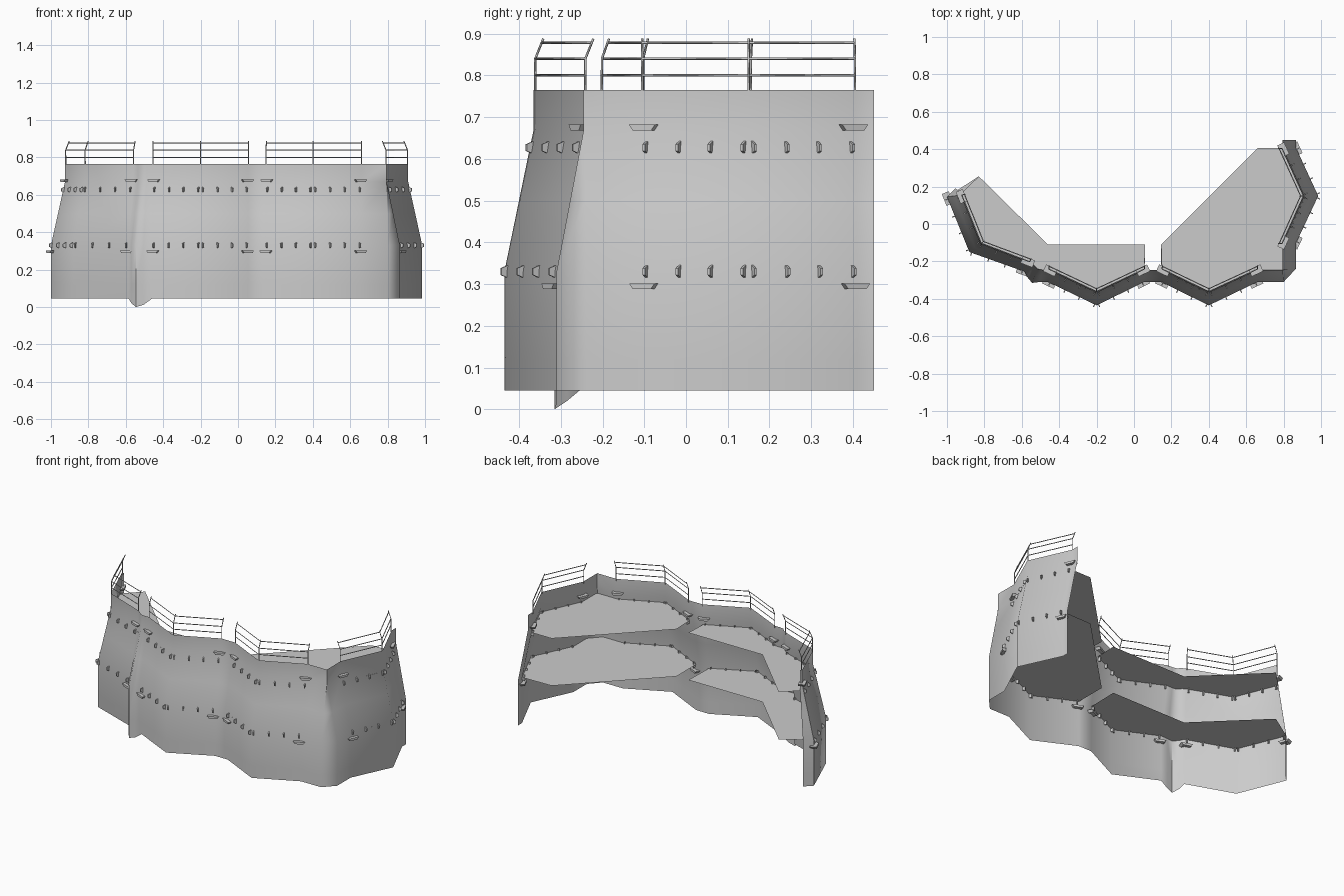
import bpy, bmesh, math
from mathutils import Vector, Matrix

if "Cube" in bpy.data.objects:
    bpy.data.objects.remove(bpy.data.objects["Cube"], do_unlink=True)


def material(name, value):
    mat = bpy.data.materials.new(name)
    mat.use_nodes = True
    mat.diffuse_color = (value, value, value, 1)
    mat.node_tree.nodes["Principled BSDF"].inputs["Base Color"].default_value = (value, value, value, 1)
    return mat


GREY = material("plain grey", 0.6)


def finish(name, bm, smooth=None):
    mesh = bpy.data.meshes.new(name)
    bm.to_mesh(mesh)
    bm.free()
    mesh.materials.append(GREY)
    obj = bpy.data.objects.new(name, mesh)
    bpy.context.collection.objects.link(obj)
    if smooth:
        bpy.ops.object.select_all(action='DESELECT')
        obj.select_set(True)
        bpy.context.view_layer.objects.active = obj
        bpy.ops.object.shade_smooth_by_angle(angle=math.radians(smooth))
    return obj


# Plan of the wall, left end to right end: foot x, y and crest x, y
PLAN = [
    (-.955, .19, -.915, .165), (-1, .145, -.925, .155), (-.88, -.15, -.82, -.105),
    (-.585, -.255, -.56, -.205), (-.57, -.285, -.535, -.22), (-.545, -.315, -.515, -.24),
    (-.505, -.31, -.49, -.245), (-.46, -.31, -.455, -.245), (-.2, -.435, -.2, -.365),
    (.055, -.31, .055, -.245), (.145, -.31, .15, -.245), (.4, -.435, .4, -.365),
    (.66, -.31, .66, -.245), (.8, -.31, .795, -.245), (.865, -.24, .795, -.243),
    (.865, -.105, .795, -.105), (.985, .15, .91, .15), (.865, .41, .795, .405),
    (.865, .45, .795, .45)]
FOOT = [Vector((p[0], p[1], 0)) for p in PLAN]
CREST = [Vector((p[2], p[3], 0)) for p in PLAN]
SPUR = {4: .02, 5: 0, 6: .012}      # foot heights where the joint drops lower
MODULES = [(1, 2, 3), (7, 8, 9), (10, 11, 12), (15, 16, 17)]


def lean(z):
    return min(max((z - .33) / .34, 0), 1)


def wall_point(i, z):
    p = FOOT[i].lerp(CREST[i], lean(z))
    return Vector((p.x, p.y, z))


# Wall sheet swept along the plan
bm = bmesh.new()
rings = []
for level in (.045, .12, .33, .5, .67, .765):
    rings.append([bm.verts.new(wall_point(i, SPUR.get(i, level) if level < .1 else level))
                  for i in range(len(PLAN))])
for low, high in zip(rings, rings[1:]):
    for i in range(len(PLAN) - 1):
        bm.faces.new((low[i], low[i + 1], high[i + 1], high[i]))
finish("wall", bm, 55)

# Two storeys of floor plates following the wall
FLOORS = {
    "left_floor": (range(1, 8), [(-.46, -.11), (-.83, .255)]),
    "middle_floor": (range(7, 10), [(.06, -.11), (-.46, -.11)]),
    "corner_floor": (range(10, 18), [(.66, .405), (.66, -.11), (.145, -.11)])}
for storey, z in (("lower", .335), ("upper", .635)):
    for name, (span, rear) in FLOORS.items():
        bm = bmesh.new()
        outline = [wall_point(i, z) for i in span] + [Vector((x, y, z)) for x, y in rear]
        bm.faces.new([bm.verts.new(p) for p in outline])
        bmesh.ops.triangulate(bm, faces=bm.faces[:])
        finish(storey + "_" + name, bm)


def block(bm, centre, along, size, taper):
    """Box lined up with the wall, narrowed in height or length at its outer or lower side."""
    out = Vector((along.y, -along.x, 0))
    frame = Matrix((along, out, Vector((0, 0, 1)))).transposed()
    made = bmesh.ops.create_cube(bm, size=1)["verts"]
    for v in made:
        c = v.co.copy()
        if taper == "fin" and c.y > 0:
            c.z *= .4
        if taper == "pad" and c.z < 0:
            c.x *= .7
        v.co = centre + frame @ Vector((c.x * size[0], c.y * size[1], c.z * size[2]))


# Beam ends and anchor pads that pierce the wall at each storey
fins, pads = bmesh.new(), bmesh.new()
for module in MODULES:
    for z, pad_z in ((.33, .295), (.627, .675)):
        for a, b in zip(module, module[1:]):
            start, end = wall_point(a, z), wall_point(b, z)
            along = (end - start).normalized()
            for f in (.04, .35, .65, .96):
                block(fins, start.lerp(end, f), along, (.006, .03, .04), "fin")
        for a, b in (module[:2], module[:0:-1]):
            start, end = wall_point(a, pad_z), wall_point(b, pad_z)
            along = (end - start).normalized() * (1 if a < b else -1)
            block(pads, start.lerp(end, .03), along, (.068, .04, .014), "pad")
finish("beam_ends", fins)
finish("anchor_pads", pads)


# Railings with posts that bend inward at the top
def tube(curve, points):
    spline = curve.splines.new('POLY')
    spline.points.add(len(points) - 1)
    for sp, p in zip(spline.points, points):
        sp.co = (*p, 1)


def rail_point(i, z):
    inward = (CREST[i] - FOOT[i]).normalized()
    p = CREST[i] + inward * (.004 + max(z - .84, 0) * .4)
    return Vector((p.x, p.y, z))


for name, module in zip(("left", "middle_left", "middle_right", "right"), MODULES):
    curve = bpy.data.curves.new(name + "_railing", 'CURVE')
    curve.dimensions = '3D'
    curve.bevel_depth = .0028
    curve.bevel_resolution = 0
    curve.use_fill_caps = True
    curve.materials.append(GREY)
    for i in module:
        tube(curve, [rail_point(i, z) for z in (.755, .84, .888)])
    for z in (.8, .84, .878):
        tube(curve, [rail_point(i, z) for i in module])
    bpy.context.collection.objects.link(bpy.data.objects.new(name + "_railing", curve))
